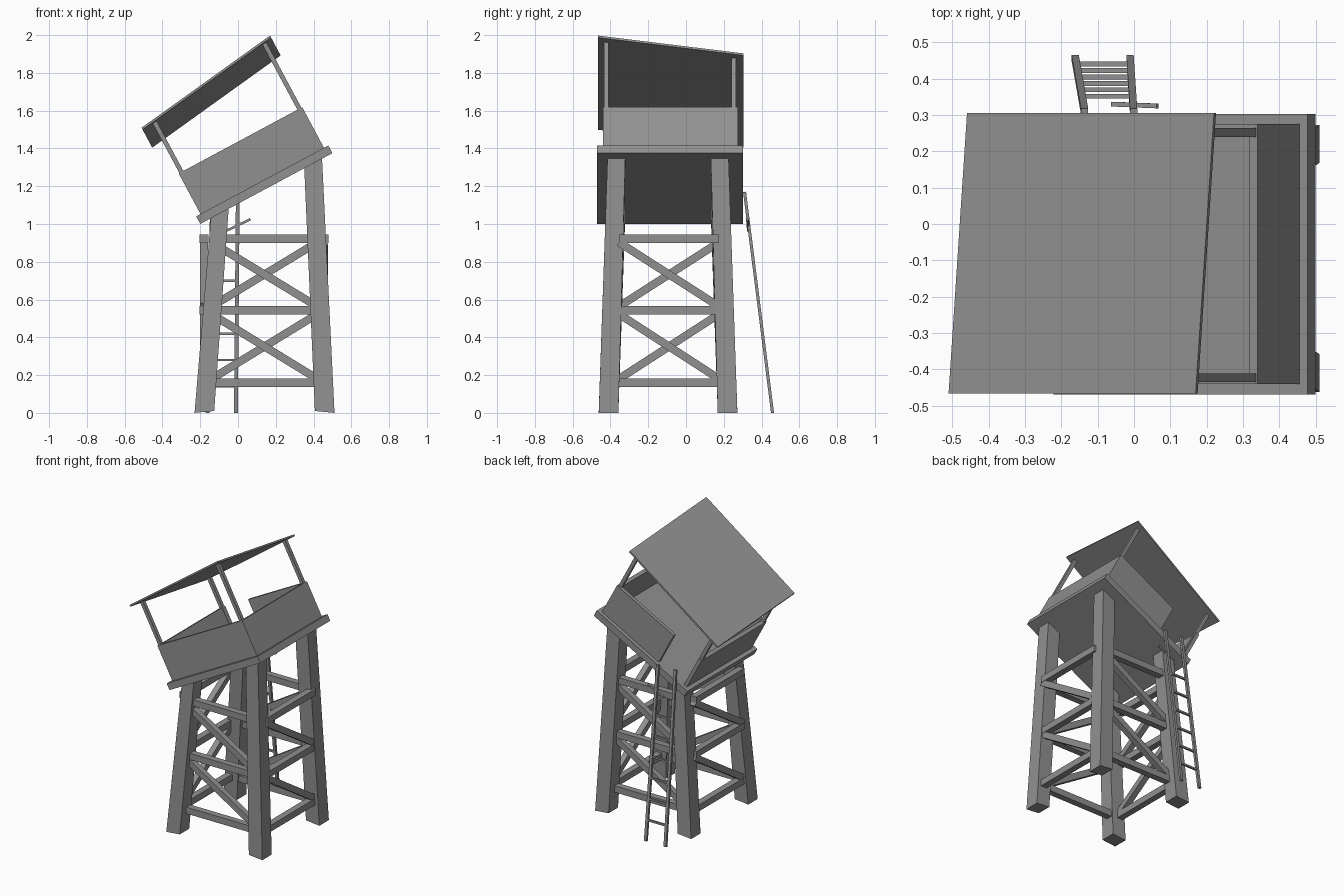
import bpy, bmesh, math
from mathutils import Vector, Matrix

cube = bpy.data.objects.get("Cube")
if cube:
    bpy.data.objects.remove(cube)

grey = bpy.data.materials.new("weathered_grey")
COLOUR = (0.28, 0.28, 0.28, 1)
grey.diffuse_color = COLOUR
grey.use_nodes = True
grey.node_tree.nodes["Principled BSDF"].inputs["Base Color"].default_value = COLOUR

# Tilted frame of the lookout cabin: local x runs uphill, local z leaves the floor
TILT = math.radians(28.2)
FRAME = Matrix.Translation((0.15, 0, 1.1875)) @ Matrix.Rotation(-TILT, 4, 'Y')


def hexa(name, bottom, top, matrix=Matrix()):
    """Six-sided solid from two matching rings of four corners."""
    bm = bmesh.new()
    lo = [bm.verts.new(matrix @ Vector(p)) for p in bottom]
    hi = [bm.verts.new(matrix @ Vector(p)) for p in top]
    bm.faces.new(lo[::-1])
    bm.faces.new(hi)
    for i in range(4):
        j = (i + 1) % 4
        bm.faces.new((lo[i], lo[j], hi[j], hi[i]))
    bmesh.ops.recalc_face_normals(bm, faces=bm.faces)
    mesh = bpy.data.meshes.new(name)
    bm.to_mesh(mesh)
    bm.free()
    mesh.materials.append(grey)
    obj = bpy.data.objects.new(name, mesh)
    bpy.context.collection.objects.link(obj)
    return obj


def ring(x0, x1, y0, y1, height):
    """Rectangle whose height is a number or a function of x and y."""
    h = height if callable(height) else (lambda x, y: height)
    return [(x, y, h(x, y)) for x, y in ((x0, y0), (x1, y0), (x1, y1), (x0, y1))]


def box(name, x, y, z, matrix=Matrix()):
    return hexa(name, ring(*x, *y, z[0]), ring(*x, *y, z[1]), matrix)


def beam(name, a, b, width, depth, side):
    """Timber from a to b; depth is measured along the side direction."""
    a, b = Vector(a), Vector(b)
    along = (b - a).normalized()
    s = Vector(side)
    s = (s - along * s.dot(along)).normalized()
    w = along.cross(s) * width / 2
    s = s * depth / 2
    corners = (-w - s, w - s, w + s, -w + s)
    return hexa(name, [a + c for c in corners], [b + c for c in corners])


# Cabin floor
box("platform", (-0.397, 0.397), (-0.47, 0.303), (0, 0.046), FRAME)

# Cabin walls, with an entry gap at the back beside the ladder
T, U, Y0, Y1 = 0.025, 0.371, -0.44, 0.275
WALL = (0.046, 0.29)
box("front_wall", (-U, U), (Y0, Y0 + T), WALL, FRAME)
box("back_wall", (-0.125, U), (Y1 - T, Y1), WALL, FRAME)
box("upper_wall", (U - T, U), (Y0, Y1), WALL, FRAME)
box("lower_wall", (-U, -U + T), (Y0, Y1), WALL, FRAME)


# Lean-to roof, sloping in both directions
def roof_top(x, y):
    return 0.596 + 0.131 * (x + 0.43) - 0.139 * (y + 0.467)


roof_rect = (-0.43, 0.40, -0.467, 0.305)
hexa("roof", ring(*roof_rect, lambda x, y: roof_top(x, y) - 0.012),
     ring(*roof_rect, roof_top), FRAME)

# Roof posts
for end, x in (("lower", -0.355), ("upper", 0.354)):
    for face, y in (("front", -0.423), ("back", 0.252)):
        r = 0.012
        box(f"{end}_{face}_post", (x - r, x + r), (y - r, y + r),
            (0.04, roof_top(x, y) - 0.004), FRAME)


# Splayed legs, cut to the slope of the floor
def floor_height(x, y):
    return 1.1875 + math.tan(TILT) * (x - 0.15) + 0.02


def around(x, y, r):
    return (x - r, x + r, y - r, y + r)


for end, xb, xt in (("right", -0.178, -0.095), ("left", 0.459, 0.397)):
    for face, yb, yt in (("front", -0.41, -0.368), ("back", 0.22, 0.178)):
        hexa(f"{end}_{face}_leg",
             ring(*around(xb, yb, 0.052), lambda x, y: 0.01 * (abs(x - 0.14) < 0.3)),
             ring(*around(xt, yt, 0.047), floor_height))

# Bracing on each side: three rails and two diagonals, falling to the viewer's right
LEVELS = (0.16, 0.543, 0.923)
XL, XR, YF, YB = -0.14, 0.42, -0.375, 0.19
sides = {
    "front": ((XL, -0.385), (XR, -0.385), (0, 1, 0)),
    "left": ((0.457, YF + 0.02), (0.457, YB - 0.015), (1, 0, 0)),
    "back": ((XR, 0.195), (XL, 0.195), (0, 1, 0)),
    "right": ((-0.18, YB - 0.015), (-0.18, YF + 0.02), (1, 0, 0)),
}
for face, (a, b, side) in sides.items():
    for i, z in enumerate(LEVELS):
        beam(f"{face}_rail_{i + 1}", (*a, z), (*b, z), 0.045, 0.045, side)
    for i in range(2):
        beam(f"{face}_diagonal_{i + 1}", (*a, LEVELS[i + 1] - 0.02),
             (*b, LEVELS[i] + 0.02), 0.042, 0.04, side)

# Leaning ladder
feet = {"right": Vector((-0.162, 0.458, 0)), "left": Vector((-0.011, 0.458, 0))}
heads = {"right": Vector((-0.136, 0.31, 1.17)), "left": Vector((-0.001, 0.31, 1.17))}
for s in feet:
    beam(f"ladder_{s}_rail", feet[s], heads[s], 0.016, 0.02, (1, 0, 0))
for i in range(6):
    t = 0.14 * (i + 1) / 1.17
    beam(f"ladder_rung_{i + 1}", feet["right"].lerp(heads["right"], t),
         feet["left"].lerp(heads["left"], t), 0.013, 0.013, (0, 1, 0))

# Loose top rung hanging askew
beam("loose_rung", (-0.06, 0.33, 0.965), (0.065, 0.325, 1.025), 0.013, 0.013, (0, 1, 0))
